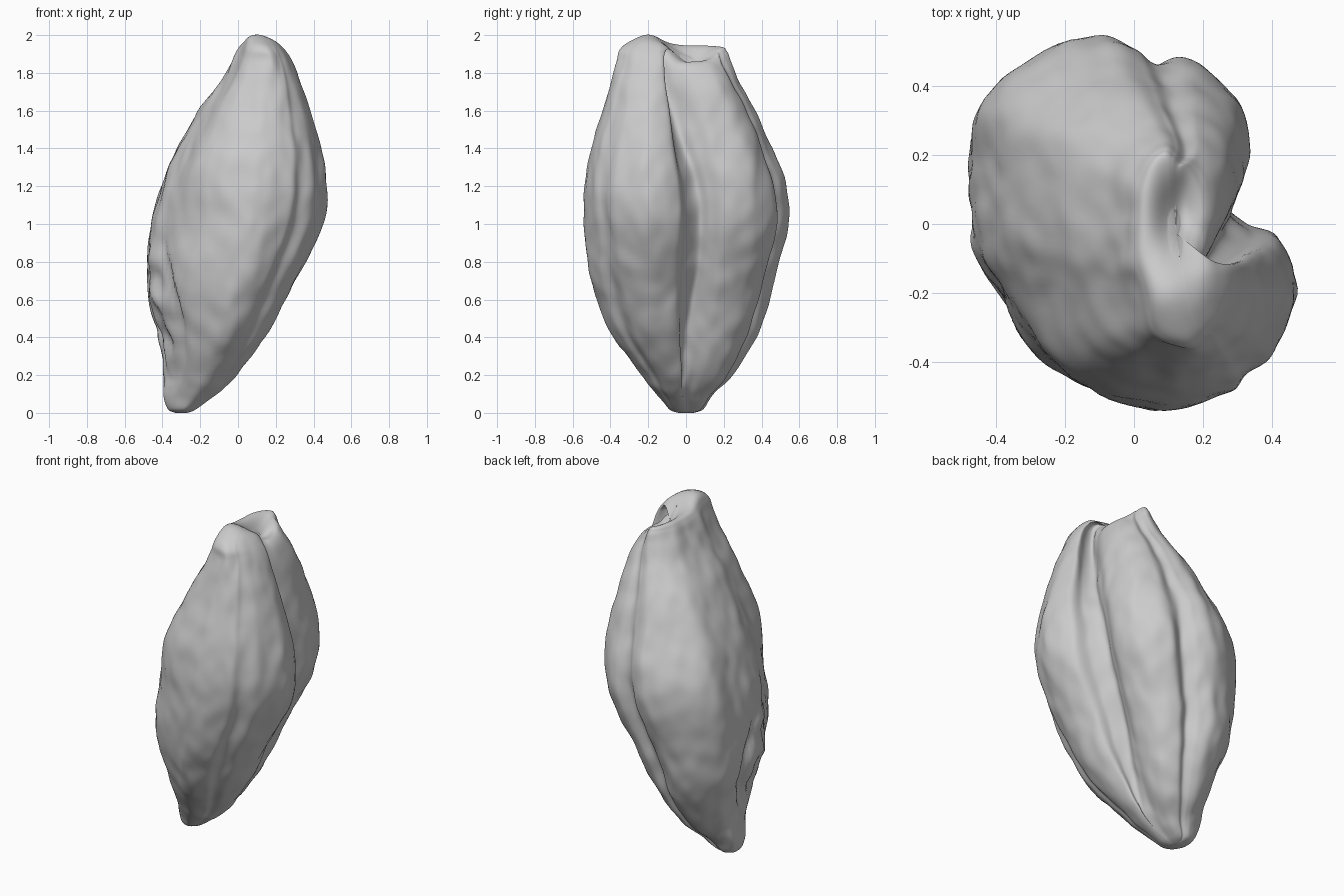
import bpy, bmesh, math
from mathutils import Vector, noise

cube = bpy.data.objects.get("Cube")
if cube:
    bpy.data.objects.remove(cube, do_unlink=True)

STEPS = 8

# Widest cross-section, counter-clockwise, starting in the ventral groove
SECTION = [(.26, .08), (.29, .14), (.33, .23), (.29, .38), (.15, .47), (.05, .45),
           (-.02, .51), (-.13, .54), (-.3, .48), (-.44, .35), (-.46, .16), (-.45, -.04),
           (-.37, -.2), (-.21, -.41), (0, -.52), (.14, -.54), (.27, -.485), (.32, -.42),
           (.41, -.36), (.47, -.2), (.43, -.04), (.33, .01)]
BACK_CREASE, DORSAL_CORNER, FRONT_CREASE = 5, 13, 17

# Height, then x and y limits of the body at that height
BODY = [(0, -.33, -.27, -.04, .04), (.02, -.37, -.22, -.09, .09),
        (.09, -.39, -.12, -.14, .14), (.2, -.39, 0, -.23, .24),
        (.4, -.41, .14, -.38, .37), (.6, -.47, .25, -.47, .44),
        (.8, -.475, .36, -.52, .5), (1, -.46, .45, -.54, .54),
        (1.2, -.41, .465, -.54, .53), (1.4, -.32, .44, -.5, .45),
        (1.6, -.21, .385, -.44, .36), (1.75, -.09, .335, -.4, .28),
        (1.86, -.03, .295, -.37, .235), (1.92, 0, .25, -.35, .215),
        (1.95, .03, .2, -.28, .18), (1.955, .1, .14, -.1, .04)]


def spline(p, t):
    """Catmull-Rom value between p[1] and p[2]."""
    a, b, c, d = p
    return [y + t / 2 * (z - x + t * (2*x - 5*y + 4*z - w + t * (3*(y - z) + w - x)))
            for x, y, z, w in zip(a, b, c, d)]


def smoothstep(a, b, v):
    t = min(1, max(0, (v - a) / (b - a)))
    return t * t * (3 - 2 * t)


def bell(v):
    return math.exp(-v * v)


def resample(points, closed):
    n, out = len(points), []
    for i in range(n if closed else n - 1):
        ids = range(i - 1, i + 3)
        quad = [points[k % n if closed else min(n - 1, max(0, k))] for k in ids]
        out += [spline(quad, s / STEPS) for s in range(STEPS)]
    return out if closed else out + [list(points[-1])]


def shape_point(index, count, px, py, row):
    z, x0, x1, y0, y1 = row
    at = index / STEPS
    upper = smoothstep(.9, 1.4, z)
    # Squarer front corner and shallower side creases on the upper half
    u = (px + .46) / .93 * (1 - .3 * upper * bell((at - DORSAL_CORNER) / 1.2))
    x = x0 + (x1 - x0) * u
    y = y0 + (y1 - y0) * (py + .54) / 1.08
    y += .02 * upper * (bell((at - BACK_CREASE) / .8) - bell((at - FRONT_CREASE) / .8))
    # Groove closes at the tip and drifts to the front lobe towards the top
    k = min(index, count - index) / STEPS
    size = min(1, (x1 - x0) / .3)
    fill = .06 * smoothstep(.35, .05, z) - .035 * smoothstep(1.2, 1.7, z)
    x += fill * bell(k / 1.2) * size
    drift = .05 - .04 * smoothstep(.3, .8, z) + .1 * smoothstep(1, 1.8, z)
    y -= drift * bell(k / 1.7) * size
    # Wrinkled germ on the lower back of the grain
    side = smoothstep(.3, .1, (x - x0) / (x1 - x0))
    if .15 < z < .95 and side > 0:
        rise = math.sin(math.pi * (z - .15) / .8)
        d = abs(y + .1)
        edge = bell((d - .04 - .14 * rise) / .035)
        ripple = noise.noise(Vector((y * 9, z * 9, 2)))
        x += side * rise * (.045 * edge + .035 * ripple * bell(d / .2))
    # Raised front peak and the pocket between the two lobes
    top = smoothstep(1.72, 1.93, z)
    z += top * .05 * bell((x - .1) / .1) * bell((y + .2) / .1)
    z -= top * .09 * bell((x - .13) / .06) * bell((y - .04) / .12)
    z -= top * .05 * smoothstep(.1, .2, x) * smoothstep(-.15, 0, y)
    # Soft uneven skin
    lump = .016 * noise.noise(Vector((x * 5, y * 5, z * 3)))
    lump += .009 * noise.noise(Vector((x * 13, y * 13, z * 8)))
    out = Vector((x - (x0 + x1) / 2, y - (y0 + y1) / 2, 0))
    if out.length > 0:
        out.normalize()
    return Vector((x, y, z)) + out * lump * size


# Loft the husk
bm = bmesh.new()
section, rows = resample(SECTION, True), resample(BODY, False)
count = len(section)
rings = [[bm.verts.new(shape_point(i, count, p[0], p[1], row))
          for i, p in enumerate(section)] for row in rows]
for low, high in zip(rings, rings[1:]):
    for i in range(count):
        j = (i + 1) % count
        bm.faces.new((low[i], low[j], high[j], high[i]))

# Close both ends with a fan
for ring in (rings[0], rings[-1]):
    mid = bm.verts.new(sum((v.co for v in ring), Vector()) / count)
    for i in range(count):
        bm.faces.new((ring[i], ring[(i + 1) % count], mid))
bmesh.ops.recalc_face_normals(bm, faces=bm.faces)

mesh = bpy.data.meshes.new("grain_kernel")
bm.to_mesh(mesh)
bm.free()
kernel = bpy.data.objects.new("grain_kernel", mesh)
bpy.context.collection.objects.link(kernel)

# Plain grey surface
grey = bpy.data.materials.new("plain_grey")
grey.use_nodes = True
colour = (.6, .6, .6, 1)
grey.diffuse_color = colour
grey.node_tree.nodes["Principled BSDF"].inputs["Base Color"].default_value = colour
mesh.materials.append(grey)

bpy.context.view_layer.objects.active = kernel
kernel.select_set(True)
bpy.ops.object.shade_smooth_by_angle(angle=math.radians(60))
